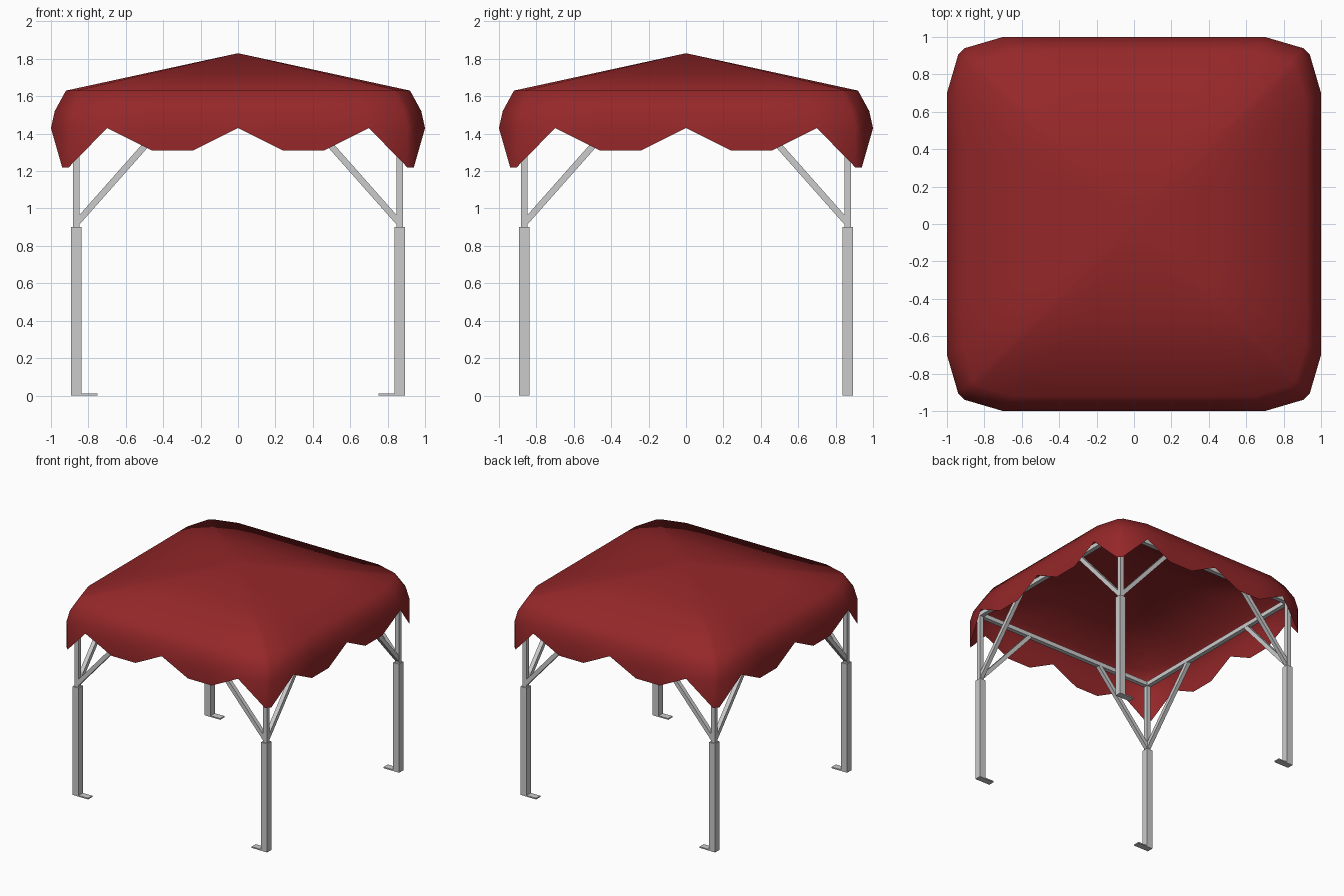
import bpy, bmesh, math
from mathutils import Vector

if "Cube" in bpy.data.objects:
    bpy.data.objects.remove(bpy.data.objects["Cube"])


def make_object(name, bm, mat=None):
    bmesh.ops.recalc_face_normals(bm, faces=bm.faces[:])
    me = bpy.data.meshes.new(name)
    bm.to_mesh(me)
    bm.free()
    ob = bpy.data.objects.new(name, me)
    bpy.context.collection.objects.link(ob)
    if mat:
        me.materials.append(mat)
    return ob


def bar(name, a, b, width):
    """Square bar running from a to b."""
    a, b = Vector(a), Vector(b)
    d = b - a
    bm = bmesh.new()
    bmesh.ops.create_cube(bm, size=1)
    bmesh.ops.scale(bm, vec=(width, width, d.length), verts=bm.verts)
    m = d.to_track_quat('Z', 'Y').to_matrix().to_4x4()
    m.translation = (a + b) / 2
    bmesh.ops.transform(bm, matrix=m, verts=bm.verts)
    return make_object(name, bm)


def box(name, centre, size):
    bm = bmesh.new()
    bmesh.ops.create_cube(bm, size=1)
    bmesh.ops.scale(bm, vec=size, verts=bm.verts)
    bmesh.ops.translate(bm, vec=centre, verts=bm.verts)
    return make_object(name, bm)


red = bpy.data.materials.new("red_cloth")
red.diffuse_color = (0.30, 0.02, 0.022, 1)
red.use_nodes = True
red.node_tree.nodes["Principled BSDF"].inputs["Base Color"].default_value = red.diffuse_color

# Canopy outline: half a side as (along, outward, hem height), mirrored and turned
half = [(0, 1, 1.43), (.24, 1, 1.31), (.46, 1, 1.31), (.70, 1, 1.43), (.905, .94, 1.22)]
side = [(-x, y, z) for x, y, z in reversed(half[1:])] + half
outline = []
for k in range(4):
    c, s = math.cos(-k * math.pi / 2), math.sin(-k * math.pi / 2)
    outline += [(x * c - y * s, x * s + y * c, z) for x, y, z in side]
n = len(outline)

# Canopy sheet: apex, shoulder rings, then the scalloped hem
bm = bmesh.new()
apex = bm.verts.new((0, 0, 1.83))
rings = [[bm.verts.new((x * f, y * f, z)) for x, y, _ in outline]
         for f, z in [(.46, 1.73), (.92, 1.63), (.98, 1.52), (1, 1.43)]]
hem = [rings[-1][i] if p[2] > 1.42 else bm.verts.new(p) for i, p in enumerate(outline)]
rings.append(hem)
for i in range(n):
    j = (i + 1) % n
    bm.faces.new((apex, rings[0][i], rings[0][j]))
    for up, low in zip(rings, rings[1:]):
        loop = list(dict.fromkeys((up[i], low[i], low[j], up[j])))
        if len(loop) > 2:
            bm.faces.new(loop)
for f in bm.faces:
    f.smooth = True
make_object("canopy", bm, red)

# Legs with sleeves, feet and diagonal braces
L = .865
for sx, xn in ((-1, "left"), (1, "right")):
    for sy, yn in ((-1, "front"), (1, "back")):
        tag = f"{yn}_{xn}"
        x, y = sx * L, sy * L
        box(f"{tag}_leg_sleeve", (x, y, .45), (.055, .055, .90))
        box(f"{tag}_upper_leg", (x, y, 1.20), (.037, .037, .64))
        box(f"{tag}_foot", (sx * .82, y, .005), (.14, .055, .01))
        bar(f"{tag}_brace_x", (x, y, .92), (sx * .36, y, 1.49), .034)
        bar(f"{tag}_brace_y", (x, y, .92), (x, sy * .36, 1.49), .034)

# Top beams between the legs
for s, xn, yn in ((-1, "left", "front"), (1, "right", "back")):
    bar(f"{xn}_beam", (s * L, -L, 1.50), (s * L, L, 1.50), .037)
    bar(f"{yn}_beam", (-L, s * L, 1.50), (L, s * L, 1.50), .037)
